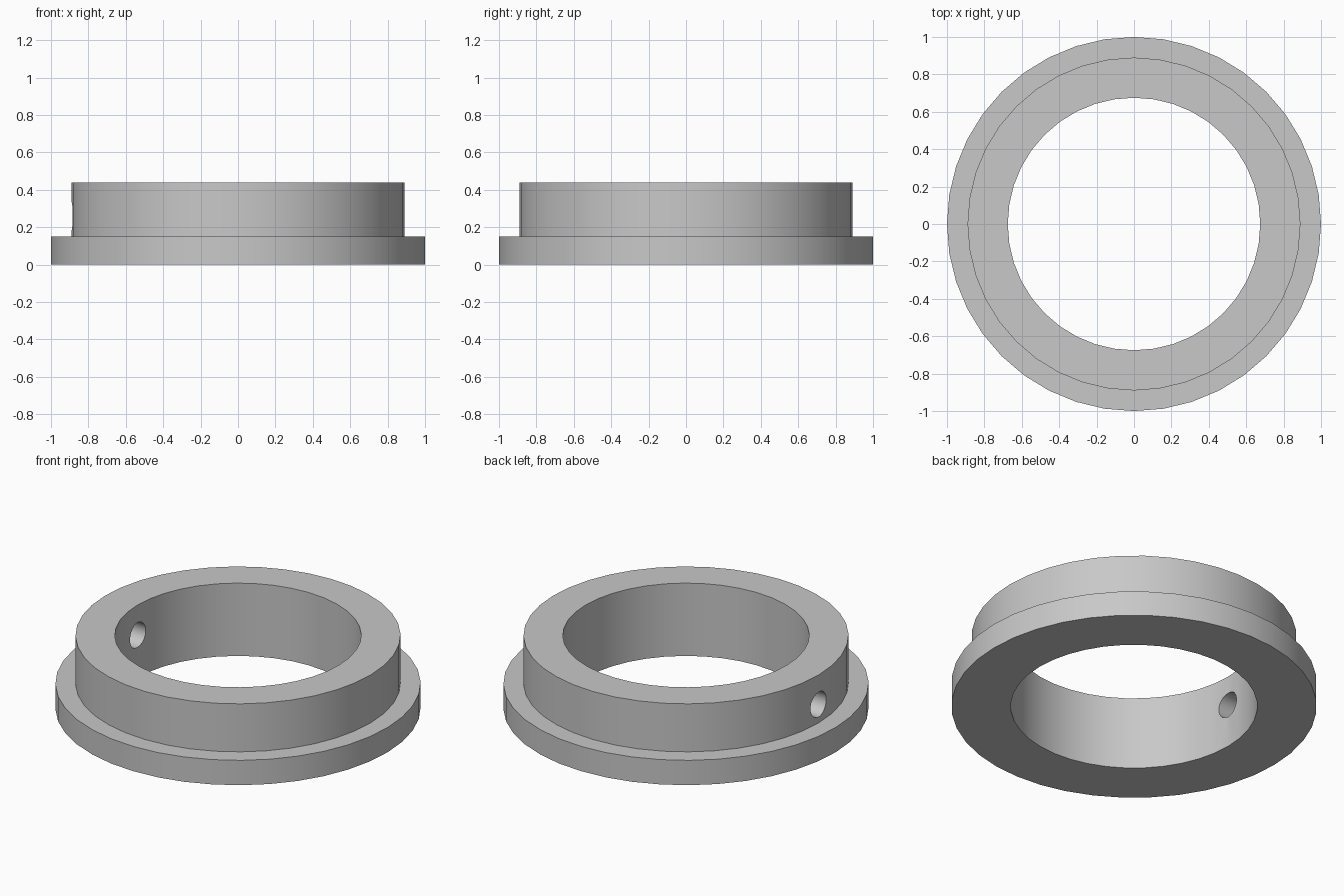
import bpy, bmesh, math
from mathutils import Matrix

cube = bpy.data.objects.get("Cube")
if cube:
    bpy.data.objects.remove(cube, do_unlink=True)

SEGMENTS = 40
BORE, COLLAR, FLANGE = 0.675, 0.89, 1.0
STEP, TOP = 0.15, 0.44

# Plain grey finish
grey = bpy.data.materials.new("plain_grey")
grey.use_nodes = True
colour = (0.58, 0.58, 0.58, 1)
grey.diffuse_color = colour
grey.node_tree.nodes["Principled BSDF"].inputs["Base Color"].default_value = colour


def add_object(name, bm):
    bmesh.ops.recalc_face_normals(bm, faces=bm.faces)
    mesh = bpy.data.meshes.new(name)
    bm.to_mesh(mesh)
    bm.free()
    mesh.materials.append(grey)
    obj = bpy.data.objects.new(name, mesh)
    bpy.context.collection.objects.link(obj)
    return obj


# Flanged ring: stepped section swept around the vertical axis
profile = [(BORE, 0), (FLANGE, 0), (FLANGE, STEP),
           (COLLAR, STEP), (COLLAR, TOP), (BORE, TOP)]
bm = bmesh.new()
rings = []
for i in range(SEGMENTS):
    a = math.tau * i / SEGMENTS
    rings.append([bm.verts.new((r * math.cos(a), r * math.sin(a), z)) for r, z in profile])
for i, ring in enumerate(rings):
    following = rings[(i + 1) % SEGMENTS]
    for j in range(len(profile)):
        k = (j + 1) % len(profile)
        bm.faces.new((ring[j], following[j], following[k], ring[k]))
flanged_ring = add_object("flanged_ring", bm)

# Radial screw hole through one side of the collar
bm = bmesh.new()
bmesh.ops.create_cone(bm, cap_ends=True, segments=32, radius1=0.075, radius2=0.075, depth=0.6,
                      matrix=Matrix.Translation((-0.78, 0, 0.26)) @ Matrix.Rotation(math.pi / 2, 4, "Y"))
cutter = add_object("screw_hole_cutter", bm)

cut = flanged_ring.modifiers.new("screw_hole", "BOOLEAN")
cut.operation = "DIFFERENCE"
cut.solver = "EXACT"
cut.object = cutter

bpy.ops.object.select_all(action="DESELECT")
flanged_ring.select_set(True)
bpy.context.view_layer.objects.active = flanged_ring
bpy.ops.object.modifier_apply(modifier=cut.name)
bpy.data.objects.remove(cutter, do_unlink=True)
bpy.ops.object.shade_smooth_by_angle(angle=math.radians(30))
